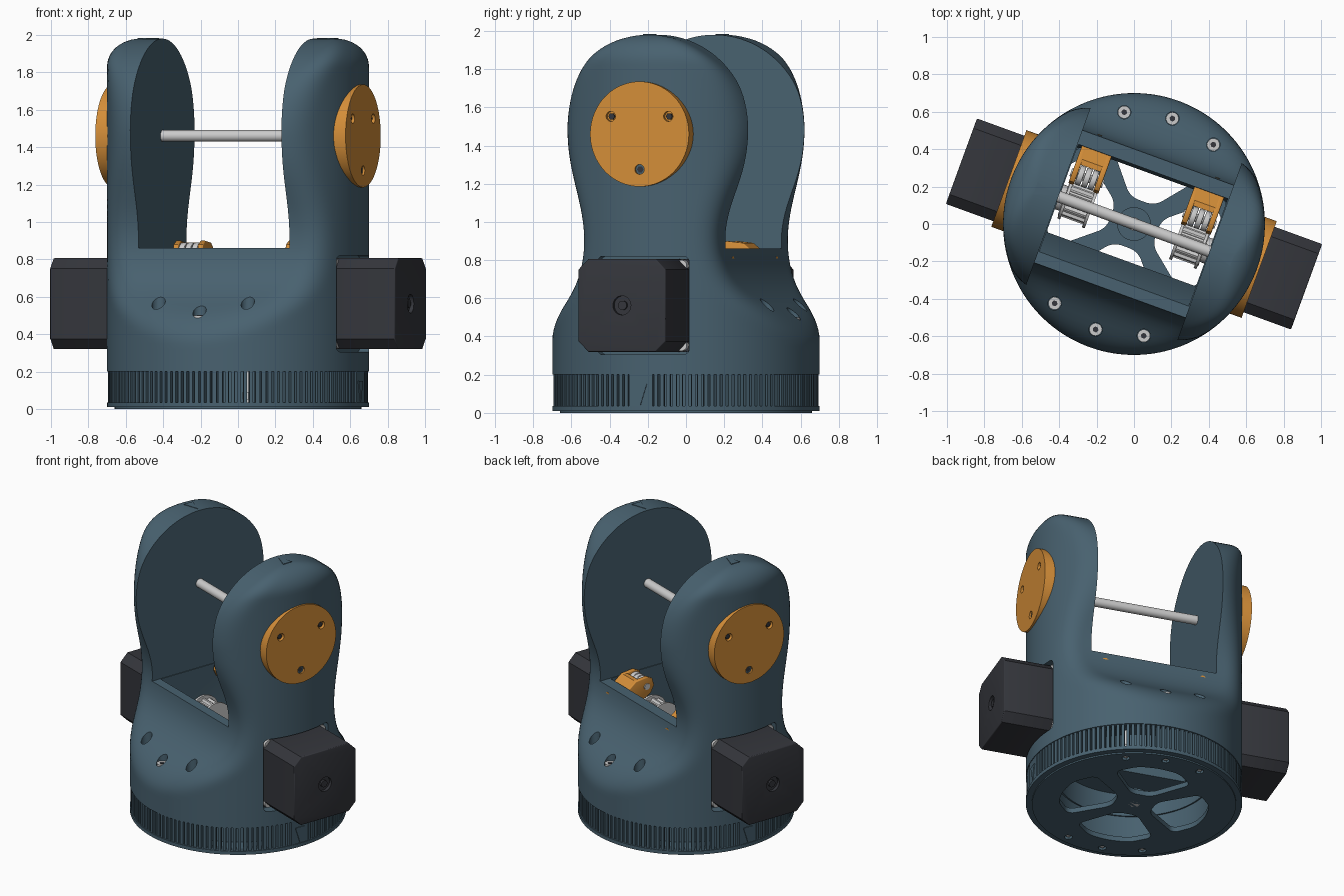
import bpy, bmesh, math
from mathutils import Matrix, Vector

if "Cube" in bpy.data.objects:
    bpy.data.objects.remove(bpy.data.objects["Cube"])

TURN = Matrix.Rotation(math.radians(-20), 4, 'Z')   # whole assembly is yawed


def material(name, rgb):
    m = bpy.data.materials.new(name)
    m.diffuse_color = (*rgb, 1)
    m.use_nodes = True
    m.node_tree.nodes["Principled BSDF"].inputs["Base Color"].default_value = m.diffuse_color
    return m


BLUE = material("slate_blue", (0.065, 0.12, 0.16))
ORANGE = material("orange", (0.66, 0.27, 0.04))
BLACK = material("charcoal", (0.035, 0.037, 0.045))


def finish(name, bm, mat=None):
    bmesh.ops.recalc_face_normals(bm, faces=bm.faces)
    me = bpy.data.meshes.new(name)
    bm.to_mesh(me)
    bm.free()
    ob = bpy.data.objects.new(name, me)
    bpy.context.collection.objects.link(ob)
    if mat:
        me.materials.append(mat)
    return ob


def prism(name, pts, axis, a, b, mat=None, bevel=0.0, round_edges=0.0):
    """Extrude a polygon along x (pts = y,z) or along z (pts = x,y)."""
    put = (lambda p, h: (h, p[0], p[1])) if axis == 'x' else (
        (lambda p, h: (p[0], h, p[1])) if axis == 'y' else (lambda p, h: (p[0], p[1], h)))
    bm = bmesh.new()
    lo = [bm.verts.new(put(p, a)) for p in pts]
    hi = [bm.verts.new(put(p, b)) for p in pts]
    n = len(pts)
    caps = [bm.faces.new(lo), bm.faces.new(hi)]
    for i in range(n):
        bm.faces.new((lo[i], lo[(i + 1) % n], hi[(i + 1) % n], hi[i]))
    if round_edges:
        es = [e for e in bm.edges if (e.verts[0] in lo) != (e.verts[1] in lo)]
        bmesh.ops.bevel(bm, geom=es, offset=round_edges, segments=5, affect='EDGES', profile=0.5)
    elif bevel:
        bmesh.ops.bevel(bm, geom=list({e for f in caps for e in f.edges}), offset=bevel,
                        segments=3, affect='EDGES', profile=0.5)
    return finish(name, bm, mat)


def circle(r, n=48, cx=0, cy=0):
    return [(cx + r * math.cos(2 * math.pi * i / n), cy + r * math.sin(2 * math.pi * i / n)) for i in range(n)]


def rect(x0, x1, y0, y1):
    return [(x0, y0), (x1, y0), (x1, y1), (x0, y1)]


def cut(ob, cutter):
    m = ob.modifiers.new("cut", 'BOOLEAN')
    m.operation, m.object, m.solver = 'DIFFERENCE', cutter, 'EXACT'
    bpy.context.view_layer.objects.active = ob
    bpy.ops.object.modifier_apply(modifier=m.name)
    bpy.data.objects.remove(cutter)


# shoulder body: stacked sections, a circle clipped by a strip of half width w(z)
KNOTS = [(.0, 1.2), (.2, 1), (.36, .8), (.44, .7), (.5, .63), (.56, .55), (.63, .47), (.72, .41),
         (.8, .385), (.86, .375), (.95, .375), (1.05, .395), (1.15, .43), (1.25, .47),
         (1.35, .503), (1.46, .52), (1.6, .52)]
HEAD_Z, HEAD_R, FILLET = 1.46, 0.52, 0.15


def half_width(z):
    for (z0, w0), (z1, w1) in zip(KNOTS, KNOTS[1:]):
        if z <= z1:
            return w0 + (w1 - w0) * (z - z0) / (z1 - z0)


levels = []
for i in range(43):
    z = .2 + (HEAD_Z - .2) * i / 42
    levels.append((z, sum(half_width(z + d) for d in (-.04, -.02, 0, .02, .04)) / 5))
for i in range(1, 25):
    a = math.radians(88.5) * i / 24
    levels.append((HEAD_Z + HEAD_R * math.sin(a), HEAD_R * math.cos(a)))

bm = bmesh.new()
rings = []
N = 144
for z, w in levels:
    drop = max(FILLET - (HEAD_Z + HEAD_R - z), 0)
    R = .7 - FILLET + math.sqrt(FILLET ** 2 - drop ** 2)
    k = min(.12, w)
    ring = []
    for i in range(N):
        t = 2 * math.pi * (i + .5) / N
        v = R * abs(math.sin(t))
        h = max(k - abs(v - w), 0) / k
        v = max(min(v, w) - h * h * k / 4, .001)
        ring.append(bm.verts.new((R * math.cos(t), math.copysign(v, math.sin(t)), z)))
    rings.append(ring)
for r0, r1 in zip(rings, rings[1:]):
    for i in range(N):
        bm.faces.new((r0[i], r0[(i + 1) % N], r1[(i + 1) % N], r1[i]))
bm.faces.new(rings[0])
bm.faces.new(rings[-1])
body = finish("shoulder_body", bm, BLUE)

# fork slot, belt cavity, hollow foot and motor pockets
cut(body, prism("c", rect(-.43, .43, -1, 1), 'z', .86, 2.3))
cut(body, prism("c", [(-.2, .25), (.28, .25), (.3, .9), (-.33, .9), (-.2, .6)], 'x', -.425, .425))
cut(body, prism("c", circle(.5, 64), 'z', .1, .36))
for s in (-1, 1):
    cut(body, prism("c", rect(-.255, .255, .305, .82), 'x', s * .6, s * 1.2, round_edges=.03))

# clamping screws round the shoulder
SCREWS = [(.6 * math.cos(math.radians(a)), .6 * math.sin(math.radians(a)))
          for a in (65, 90, 115, 245, 270, 295)]
for x, y in SCREWS:
    cut(body, prism("c", circle(.036, 20, x, y), 'z', .47, .75))
    prism("shoulder_screw", circle(.034, 20, x, y), 'z', .44, .5)
    prism("shoulder_screw_socket", circle(.016, 6, x, y), 'z', .49, .502, BLACK)
    prism("shoulder_screw_shaft", circle(.016, 12, x, y), 'z', .01, .45)
    prism("shoulder_nut", circle(.03, 6, x, y), 'z', .05, .09)

# base plate with four rounded windows and nut slots
plate = prism("base_plate", circle(.7, 128), 'z', .01, .035, BLUE)
lip = prism("base_lip", circle(.66, 128), 'z', 0, .012, BLUE)
for p in (plate, lip):
    for q in range(4):
        c, s = round(math.cos(q * math.pi / 2)), round(math.sin(q * math.pi / 2))
        win = [(.13, -.07), (.36, -.26), (.47, -.14), (.49, 0), (.47, .14), (.36, .26), (.13, .07)]
        cut(p, prism("c", [(x * c - y * s, x * s + y * c) for x, y in win], 'z', -.1, .1,
                     round_edges=.045))
    for x, y in SCREWS:
        cut(p, prism("c", circle(.028, 6, x, y), 'z', -.1, .1))
prism("base_hub", circle(.09, 40), 'z', .03, .07, BLUE)
prism("base_hub_bolt", circle(.035, 24), 'z', -.0, .085)
ring = prism("inner_ring", circle(.56, 96), 'z', .035, .2, BLUE)
cut(ring, prism("c", circle(.51, 96), 'z', 0, .3))

# vent fins round the foot
bm = bmesh.new()
for i in range(132):
    a = 2 * math.pi * (i + .5) / 132
    if abs(math.sin(a)) < .1:
        continue
    bmesh.ops.create_cube(bm, size=1, matrix=Matrix.Rotation(a, 4, 'Z') @ Matrix.Translation((.674, 0, .117))
                          @ Matrix.Diagonal((.04, .02, .172, 1)))
finish("vent_fins", bm, BLUE)

for s in (-1, 1):
    # alignment pillar and arrow marks
    prism("foot_pillar", rect(-.065, .065, .03, .225), 'x', s * .63, s * .695, BLUE)
    prism("foot_arrow", [(-.035, .15), (.035, .15), (0, .04)], 'x', s * .69, s * .7, BLUE)
    prism("arm_arrow", [(s * .56, -.035), (s * .56, .035), (s * .45, 0)], 'z', 1.96, 1.983, BLUE)

    # pivot cover with three screw holes
    cover = prism("pivot_cover", circle(.275, 80, 0, HEAD_Z), 'x', s * .58, s * .712, ORANGE, bevel=.022)
    for a in (30, 150, 270):
        y, z = .185 * math.cos(math.radians(a)), HEAD_Z + .185 * math.sin(math.radians(a))
        cut(cover, prism("c", circle(.026, 20, y, z), 'x', s * .69, s * .8))
        prism("cover_screw", circle(.018, 6, y, z), 'x', s * .68, s * .7, BLACK)

    # stepper motor: flange, chamfered body, screws, shaft
    mz, h, c = .563, .243, .055
    octagon = [(-h + c, mz - h), (h - c, mz - h), (h, mz - h + c), (h, mz + h - c),
               (h - c, mz + h), (-h + c, mz + h), (-h, mz + h - c), (-h, mz - h + c)]
    prism("motor_flange", rect(-h, h, mz - h, mz + h), 'x', s * .56, s * .612, BLACK, round_edges=.02)
    motor = prism("motor_body", octagon, 'x', s * .61, s * .982, BLACK, bevel=.006)
    cut(motor, prism("c", circle(.05, 32, 0, mz), 'x', s * .96, s * 1.1))
    prism("motor_rear_shaft", circle(.024, 20, 0, mz), 'x', s * .9, s * .975, BLACK)
    for y in (-.207, .207):
        for z in (mz - .207, mz + .207):
            prism("motor_screw", circle(.032, 20, y, z), 'x', s * .61, s * .645)
    prism("motor_shaft", circle(.028, 24, 0, mz), 'x', s * .2, s * .6)

    # toothed drive pulley with flanges
    teeth = [(r * math.cos(a), mz + r * math.sin(a)) for i in range(48)
             for a in [2 * math.pi * i / 48] for r in [.095 if i % 4 < 2 else .082]]
    prism("pulley_teeth", teeth, 'x', s * .25, s * .4)
    for u in (.24, .38):
        prism("pulley_flange", circle(.112, 40, 0, mz), 'x', s * u, s * (u + .016))
    prism("pulley_hub", circle(.07, 32, 0, mz), 'x', s * .39, s * .44)

    # belt tensioner: two cheeks, block, rollers, screws
    cheek = [(.305, .7), (.305, .83), (.23, .89), (.14, .9), (.1, .88), (.085, .83), (.11, .78), (.2, .73)]
    for u in (.235, .375):
        prism("tensioner_cheek", cheek, 'x', s * u, s * (u + .03), ORANGE, bevel=.006)
    prism("tensioner_block", [(.305, .7), (.305, .83), (.23, .89), (.2, .89), (.2, .73)],
          'x', s * .25, s * .39, ORANGE)
    for u in (.268, .305, .342):
        prism("tensioner_roller", circle(.054, 28, .145, .835), 'x', s * u, s * (u + .031), bevel=.004)
    prism("tensioner_axle", circle(.022, 16, .145, .835), 'x', s * .228, s * .412)
    prism("tensioner_screw", circle(.02, 16, s * .335, .8), 'y', .29, .385, ORANGE)

# pivot shaft between the arms
prism("pivot_shaft", circle(.031, 32, 0, HEAD_Z), 'x', -.45, .45)

# yaw the assembly and shade
bpy.ops.object.select_all(action='DESELECT')
for ob in bpy.context.scene.objects:
    ob.data.transform(TURN)
    ob.select_set(True)
bpy.context.view_layer.objects.active = body
bpy.ops.object.shade_smooth_by_angle(angle=math.radians(32))
